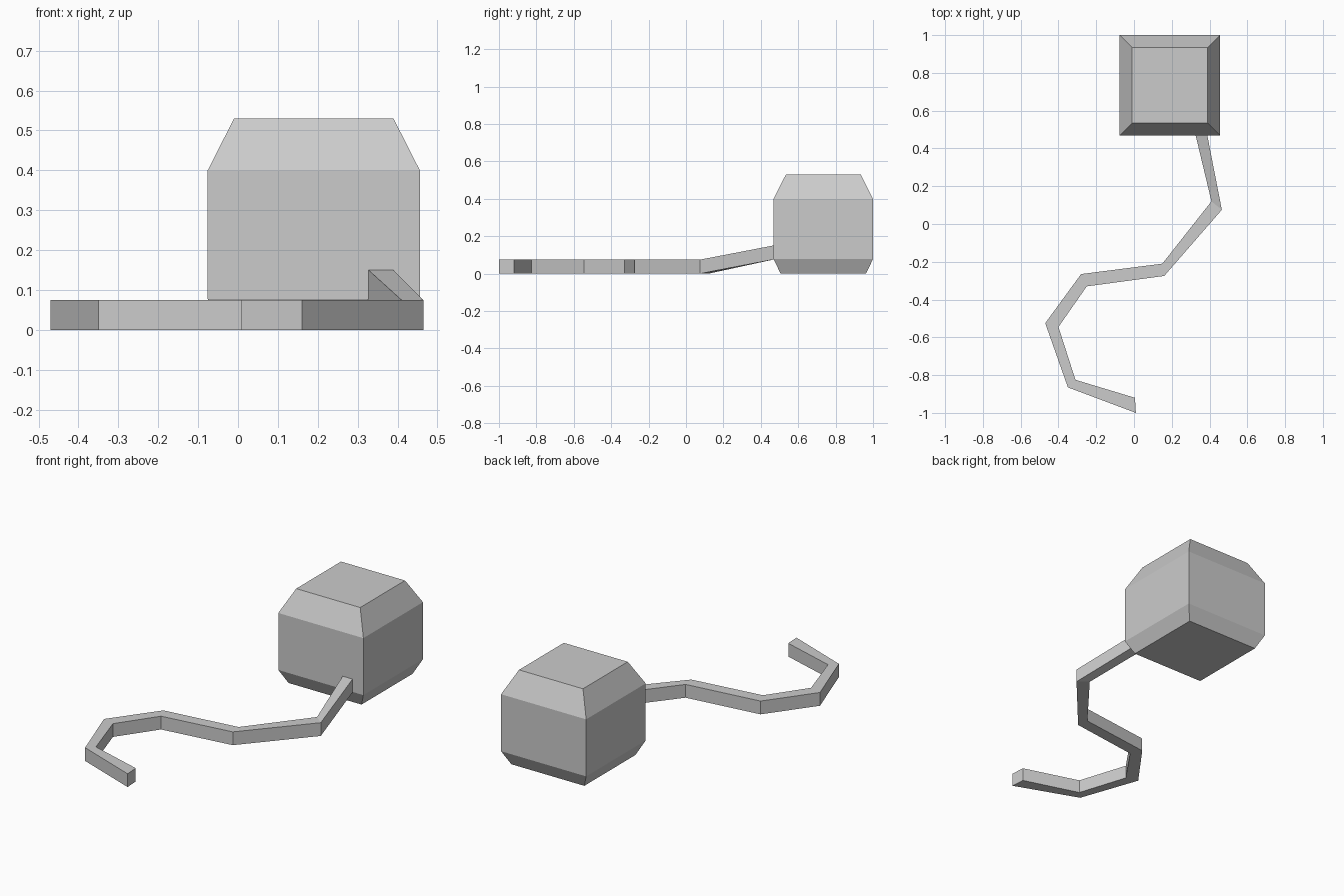
import bpy
import bmesh
from mathutils import Vector

cube = bpy.data.objects.get("Cube")
if cube:
    bpy.data.objects.remove(cube, do_unlink=True)

grey = bpy.data.materials.new("plain grey")
grey.use_nodes = True
colour = (0.6, 0.6, 0.6, 1)
grey.diffuse_color = colour
grey.node_tree.nodes["Principled BSDF"].inputs["Base Color"].default_value = colour


def loft(name, rings):
    """Join four-sided rings of points into a closed, flat-faced solid."""
    bm = bmesh.new()
    loops = [[bm.verts.new(p) for p in ring] for ring in rings]
    for a, b in zip(loops, loops[1:]):
        for i in range(4):
            j = (i + 1) % 4
            bm.faces.new((a[i], a[j], b[j], b[i]))
    bm.faces.new(loops[0])
    bm.faces.new(loops[-1])
    bmesh.ops.recalc_face_normals(bm, faces=bm.faces)
    mesh = bpy.data.meshes.new(name)
    bm.to_mesh(mesh)
    bm.free()
    mesh.materials.append(grey)
    obj = bpy.data.objects.new(name, mesh)
    bpy.context.collection.objects.link(obj)
    return obj


# Block body: square rings (height, half width) with sloped top and bottom rims
centre = Vector((0.19, 0.734, 0))
profile = [(0, 0.228), (0.078, 0.266), (0.4, 0.266), (0.53, 0.2)]
corners = [(-1, -1), (1, -1), (1, 1), (-1, 1)]
loft("block_body", [[centre + Vector((x * r, y * r, z)) for x, y in corners]
                    for z, r in profile])

# Cord: mitred square strip, (right edge, left edge, base height) from free end
cord_height = 0.075
cord_path = [
    ((0.005, -0.92), (0.01, -1.0), 0),
    ((-0.31, -0.825), (-0.35, -0.865), 0),
    ((-0.4, -0.545), (-0.47, -0.525), 0),
    ((-0.25, -0.33), (-0.28, -0.265), 0),
    ((0.16, -0.275), (0.15, -0.21), 0),
    ((0.465, 0.075), (0.41, 0.12), 0),
    ((0.387, 0.475), (0.325, 0.475), 0.077),
]
loft("cord", [[(*r, z), (*l, z), (*l, z + cord_height), (*r, z + cord_height)]
              for r, l, z in cord_path])
